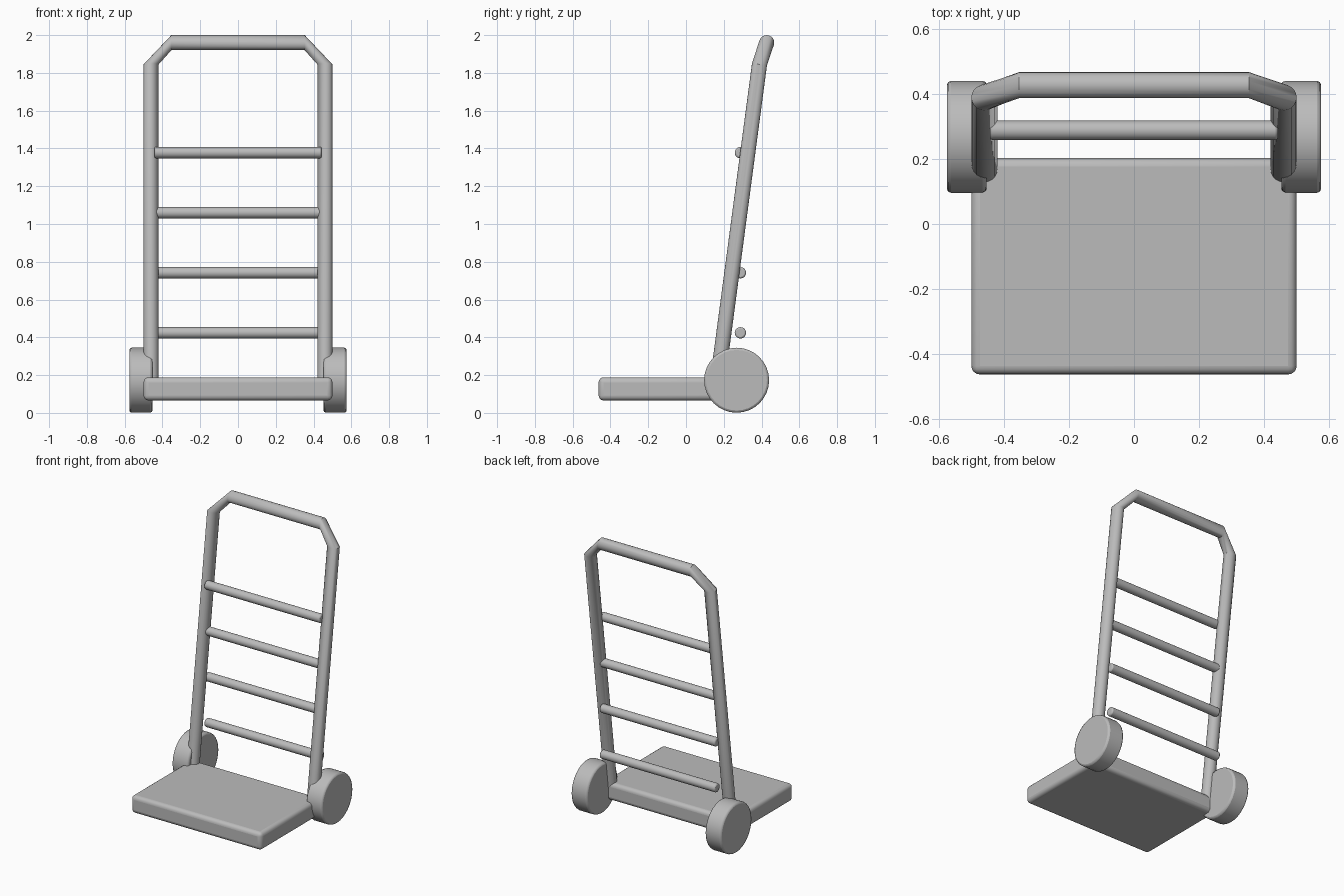
import bpy, bmesh, math
from mathutils import Vector

if "Cube" in bpy.data.objects:
    bpy.data.objects.remove(bpy.data.objects["Cube"], do_unlink=True)

grey = bpy.data.materials.new("grey metal")
grey.use_nodes = True
grey.diffuse_color = (0.5, 0.5, 0.5, 1)
grey.node_tree.nodes["Principled BSDF"].inputs["Base Color"].default_value = (0.5, 0.5, 0.5, 1)


def finish(obj, bevel=0.0, segments=3):
    """Apply material, rounded edges and smooth shading."""
    obj.data.materials.clear()
    obj.data.materials.append(grey)
    if bevel:
        mod = obj.modifiers.new("rounded edges", "BEVEL")
        mod.width = bevel
        mod.segments = segments
        mod.limit_method = "ANGLE"
        mod.angle_limit = math.radians(40)
    bpy.ops.object.select_all(action="DESELECT")
    obj.select_set(True)
    bpy.context.view_layer.objects.active = obj
    bpy.ops.object.shade_smooth_by_angle(angle=math.radians(40))


def cross_cylinder(name, centre, radius, length, sides, bevel):
    """Cylinder lying along x."""
    bpy.ops.mesh.primitive_cylinder_add(vertices=sides, radius=radius, depth=length,
                                        location=centre, rotation=(0, math.pi / 2, 0))
    obj = bpy.context.object
    obj.name = name
    finish(obj, bevel, 2)


def swept_tube(name, stations, radius, sides=20):
    """Tube through stations of (centre, outward direction, travel direction)."""
    bm = bmesh.new()
    rings = []
    for centre, outward, along in stations:
        side = along.cross(outward).normalized()
        rings.append([bm.verts.new(centre + radius * (outward * math.cos(a) + side * math.sin(a)))
                      for a in (2 * math.pi * i / sides for i in range(sides))])
    for low, high in zip(rings, rings[1:]):
        for i in range(sides):
            j = (i + 1) % sides
            bm.faces.new((low[i], low[j], high[j], high[i]))
    bm.faces.new(rings[0][::-1])
    bm.faces.new(rings[-1])
    bmesh.ops.recalc_face_normals(bm, faces=bm.faces)
    mesh = bpy.data.meshes.new(name)
    bm.to_mesh(mesh)
    bm.free()
    obj = bpy.data.objects.new(name, mesh)
    bpy.context.collection.objects.link(obj)
    finish(obj)


# Load platform
bpy.ops.mesh.primitive_cube_add(size=1, location=(0, -0.13, 0.127))
platform = bpy.context.object
platform.name = "platform"
platform.scale = (1.0, 0.665, 0.122)
bpy.ops.object.transform_apply(location=False, rotation=False, scale=True)
finish(platform, 0.026, 4)

# Leaning handle frame with cut-off corners
lean = Vector((0, 0.132, 1)).normalized()
right, left, up = Vector((-1, 0, 0)), Vector((1, 0, 0)), Vector((0, 0, 1))
swept_tube("handle_frame", [
    (Vector((-0.46, 0.163, 0.14)), right, lean),
    (Vector((-0.46, 0.389, 1.845)), right, lean),
    (Vector((-0.353, 0.427, 1.96)), up, left),
    (Vector((0.353, 0.427, 1.96)), up, left),
    (Vector((0.46, 0.389, 1.845)), left, -lean),
    (Vector((0.46, 0.163, 0.14)), left, -lean),
], 0.04)

# Rungs, stacked straight above each other
for n in range(4):
    cross_cylinder(f"rung_{n + 1}", (0, 0.288, 0.424 + 0.318 * n), 0.03, 0.885, 20, 0.008)

# Wheels
for name, s in (("left_wheel", 1), ("right_wheel", -1)):
    cross_cylinder(name, (s * 0.514, 0.268, 0.173), 0.172, 0.122, 32, 0.012)
